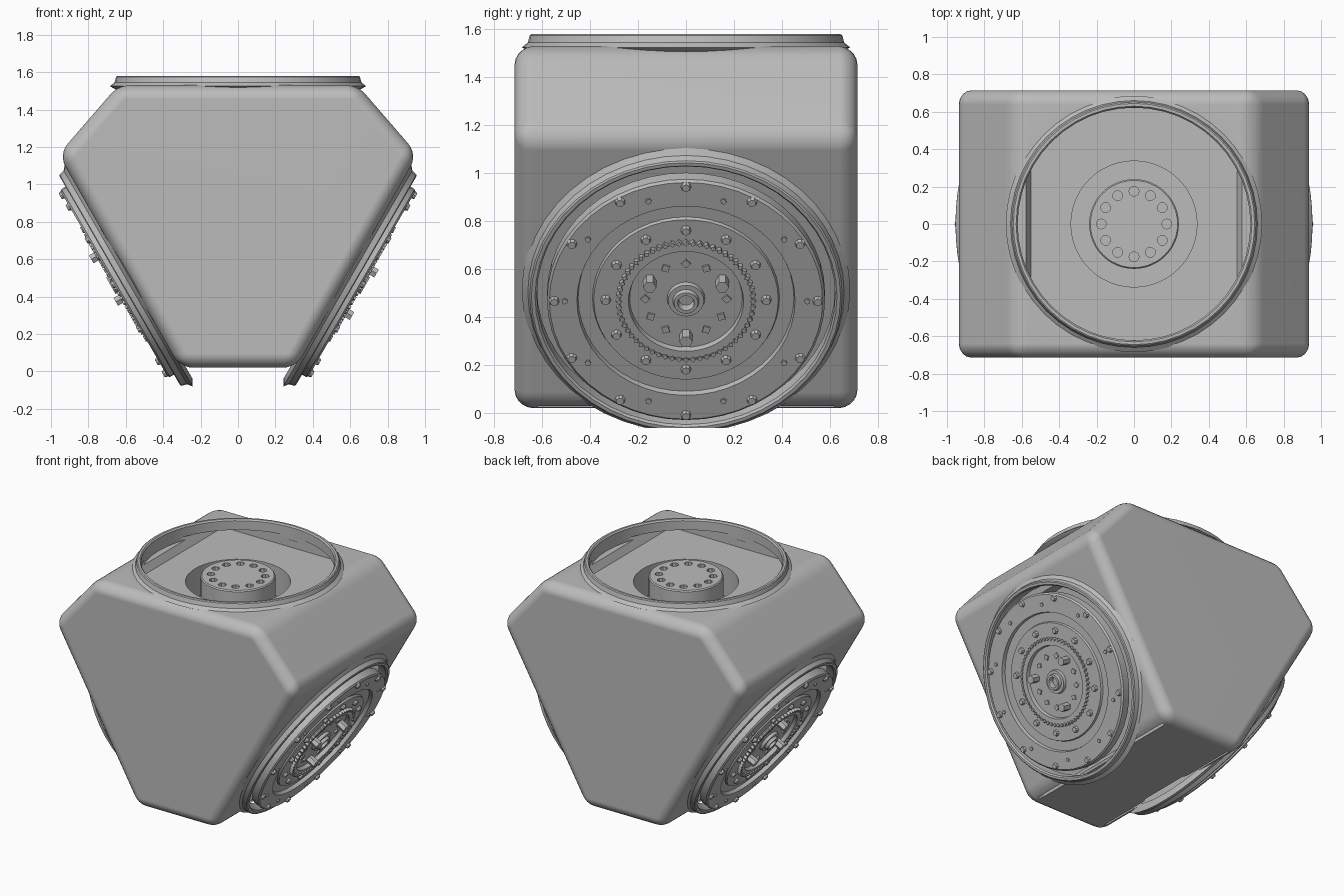
import bpy
import bmesh
from math import cos, sin, pi, radians
from mathutils import Matrix, Vector

old = bpy.data.objects.get("Cube")
if old:
    bpy.data.objects.remove(old, do_unlink=True)

GREY = (0.5, 0.5, 0.5, 1)
grey = bpy.data.materials.new("plain_grey")
grey.use_nodes = True
grey.diffuse_color = GREY
grey.node_tree.nodes["Principled BSDF"].inputs["Base Color"].default_value = GREY


def finish(name, bm, matrix=Matrix()):
    """Turn a bmesh into a named object."""
    bmesh.ops.remove_doubles(bm, verts=bm.verts, dist=1e-5)
    bmesh.ops.recalc_face_normals(bm, faces=bm.faces)
    bm.transform(matrix)
    mesh = bpy.data.meshes.new(name)
    bm.to_mesh(mesh)
    bm.free()
    mesh.materials.append(grey)
    obj = bpy.data.objects.new(name, mesh)
    bpy.context.collection.objects.link(obj)
    return obj


def activate(obj):
    bpy.ops.object.select_all(action='DESELECT')
    obj.select_set(True)
    bpy.context.view_layer.objects.active = obj


def smooth(obj):
    activate(obj)
    bpy.ops.object.shade_smooth_by_angle(angle=radians(30))


def lathe(name, profile, matrix, segs=48):
    """Revolve a closed (radius, height) profile about local z."""
    bm = bmesh.new()
    rings = []
    for i in range(segs):
        a = 2 * pi * i / segs
        rings.append([bm.verts.new((r * cos(a), r * sin(a), h)) for r, h in profile])
    n = len(profile)
    for i in range(segs):
        p, q = rings[i], rings[(i + 1) % segs]
        for j in range(n):
            k = (j + 1) % n
            if profile[j][0] == 0 and profile[k][0] == 0:
                continue
            bm.faces.new((p[j], q[j], q[k], p[k]))
    return finish(name, bm, matrix)


def prism(name, lower, upper, matrix=Matrix()):
    """Solid between two matching loops of points."""
    bm = bmesh.new()
    a = [bm.verts.new(p) for p in lower]
    b = [bm.verts.new(p) for p in upper]
    bm.faces.new(a)
    bm.faces.new(b)
    for i in range(len(a)):
        j = (i + 1) % len(a)
        bm.faces.new((a[i], a[j], b[j], b[i]))
    return finish(name, bm, matrix)


def studs(name, matrix, radius, angles, size, low, high, sides=6, taper=1.0):
    """Circle of small pegs, with angles in degrees."""
    bm = bmesh.new()
    for deg in angles:
        turn = Matrix.Rotation(radians(deg), 4, 'Z')
        place = turn @ Matrix.Translation((radius, 0, (low + high) / 2))
        bmesh.ops.create_cone(bm, cap_ends=True, segments=sides, radius1=size,
                              radius2=size * taper, depth=high - low, matrix=place)
    return finish(name, bm, matrix)


def rectangle(x, y, z):
    return [(x, y, z), (-x, y, z), (-x, -y, z), (x, -y, z)]


def cut(obj, cutter):
    cutter.hide_render = True
    mod = obj.modifiers.new("cut", 'BOOLEAN')
    mod.operation = 'DIFFERENCE'
    mod.solver = 'EXACT'
    mod.object = cutter
    activate(obj)
    bpy.ops.object.modifier_apply(modifier=mod.name)
    bpy.data.objects.remove(cutter, do_unlink=True)


# Body: rounded six-sided block
half = [(0.31, 0.02), (0.96, 1.16), (0.64, 1.53)]
outline = half + [(-x, z) for x, z in reversed(half)]
body = prism("body", [(x, -0.715, z) for x, z in outline],
             [(x, 0.715, z) for x, z in outline])
bevel = body.modifiers.new("round", 'BEVEL')
bevel.width = 0.075
bevel.segments = 5
bevel.limit_method = 'ANGLE'
activate(body)
bpy.ops.object.modifier_apply(modifier=bevel.name)

# Port frames: local z points out of the block, zero is the rim top
ports = {}
for side, deg in (("top", 0), ("left", 120), ("right", -120)):
    ports[side] = (Matrix.Translation((0, 0, 0.85))
                   @ Matrix.Rotation(radians(deg), 4, 'Y')
                   @ Matrix.Translation((0, 0, 0.73)))

RIM = [(0.685, -0.055), (0.66, -0.035), (0.652, -0.005), (0.645, 0), (0.63, 0),
       (0.622, -0.01), (0.622, -0.075), (0.65, -0.075)]
HUB = [(0, -0.37), (0.24, -0.37), (0.24, -0.113), (0.233, -0.105), (0, -0.105)]
DISC = [(0, 0.015), (0.235, 0.015), (0.24, 0.04), (0.275, 0.04), (0.28, 0.025),
        (0.385, 0.025), (0.39, 0.01), (0.45, 0.01), (0.455, 0.035), (0.57, 0.035),
        (0.58, 0.025), (0.58, -0.03), (0.24, -0.03), (0.24, -0.12), (0, -0.12)]
BOSS = [(0, 0.02), (0.03, 0.02), (0.035, 0.055), (0.05, 0.055), (0.055, 0.035),
        (0.075, 0.035), (0.08, 0.01), (0, 0.01)]
dozen = range(0, 360, 30)

for side, frame in ports.items():
    # Round opening, wide chamber below it and the hub well
    cut(body, lathe("opening_cutter", [(0, -0.1), (0.623, -0.1), (0.623, 0.1), (0, 0.1)], frame))
    cut(body, prism("chamber_cutter", rectangle(0.55, 0.62, -0.15),
                    rectangle(0.59, 0.62, -0.075), frame))
    cut(body, lathe("well_cutter", [(0, -0.36), (0.337, -0.36), (0.337, -0.12), (0, -0.12)], frame))

    smooth(lathe(side + "_rim", RIM, frame))
    hub = lathe(side + "_hub", HUB, frame)
    cut(hub, studs("hole_cutter", frame, 0.175, dozen, 0.027, -0.17, -0.05, 8))
    smooth(hub)

    if side == "top":
        continue
    # Bolted cover disc on the two lower ports
    smooth(lathe(side + "_disc", DISC, frame))
    smooth(lathe(side + "_boss", BOSS, frame, 24))
    studs(side + "_outer_bolts", frame, 0.55, dozen, 0.024, 0.03, 0.05, 8, 0.7)
    studs(side + "_small_bolts", frame, 0.506, range(18, 360, 36), 0.013, 0.03, 0.043)
    studs(side + "_inner_bolts", frame, 0.335, dozen, 0.024, 0.02, 0.042, 8, 0.7)
    studs(side + "_ring_teeth", frame, 0.28, range(0, 360, 6), 0.012, 0.02, 0.046, 4)
    studs(side + "_hub_pegs", frame, 0.17, [a for a in dozen if a % 120], 0.02, 0.01, 0.024, 4)
    studs(side + "_hub_bolts", frame, 0.175, (0, 120, 240), 0.028, 0.01, 0.075, 6)

# Clean shading on the body
smooth(body)
weighted = body.modifiers.new("even_shading", 'WEIGHTED_NORMAL')
weighted.keep_sharp = True
